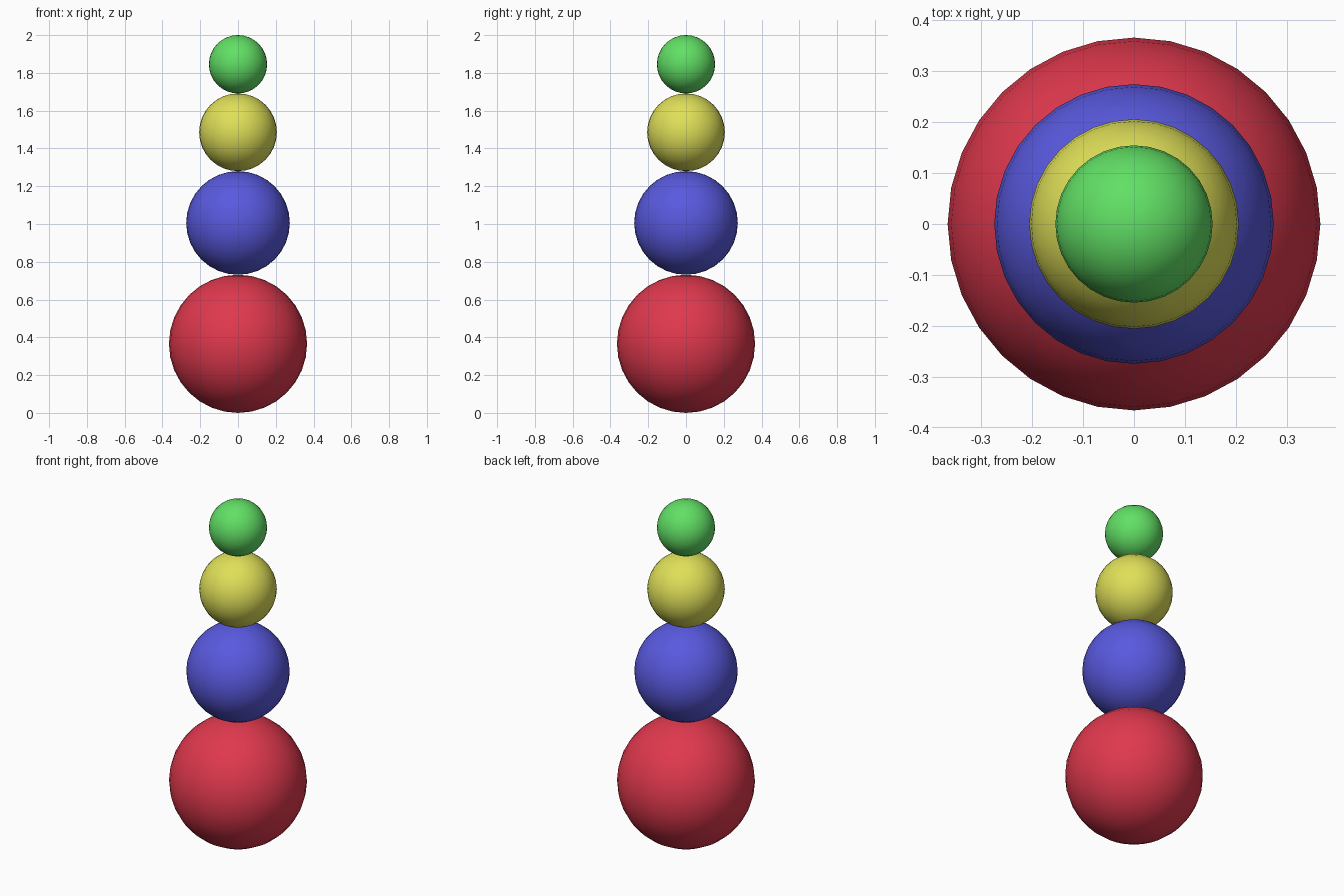
import bpy

if "Cube" in bpy.data.objects:
    bpy.data.objects.remove(bpy.data.objects["Cube"])

# Stack of four balls, each 3/4 the size of the one below
balls = [
    ("bottom_ball", "red", (0.74, 0.04, 0.075)),
    ("lower_middle_ball", "blue", (0.10, 0.10, 0.74)),
    ("upper_middle_ball", "yellow", (0.74, 0.74, 0.10)),
    ("top_ball", "green", (0.12, 0.74, 0.13)),
]
ratio = 0.75
radius = 1.0 / sum(ratio ** i for i in range(len(balls)))  # total height 2
z = 0.0

for name, colour, rgb in balls:
    bpy.ops.mesh.primitive_uv_sphere_add(
        segments=32, ring_count=16, radius=radius, location=(0, 0, z + radius))
    ball = bpy.context.object
    ball.name = name
    bpy.ops.object.shade_smooth()
    mat = bpy.data.materials.new(colour)
    mat.diffuse_color = (*rgb, 1)
    mat.use_nodes = True
    mat.node_tree.nodes["Principled BSDF"].inputs["Base Color"].default_value = mat.diffuse_color
    ball.data.materials.append(mat)
    z += 2 * radius
    radius *= ratio
